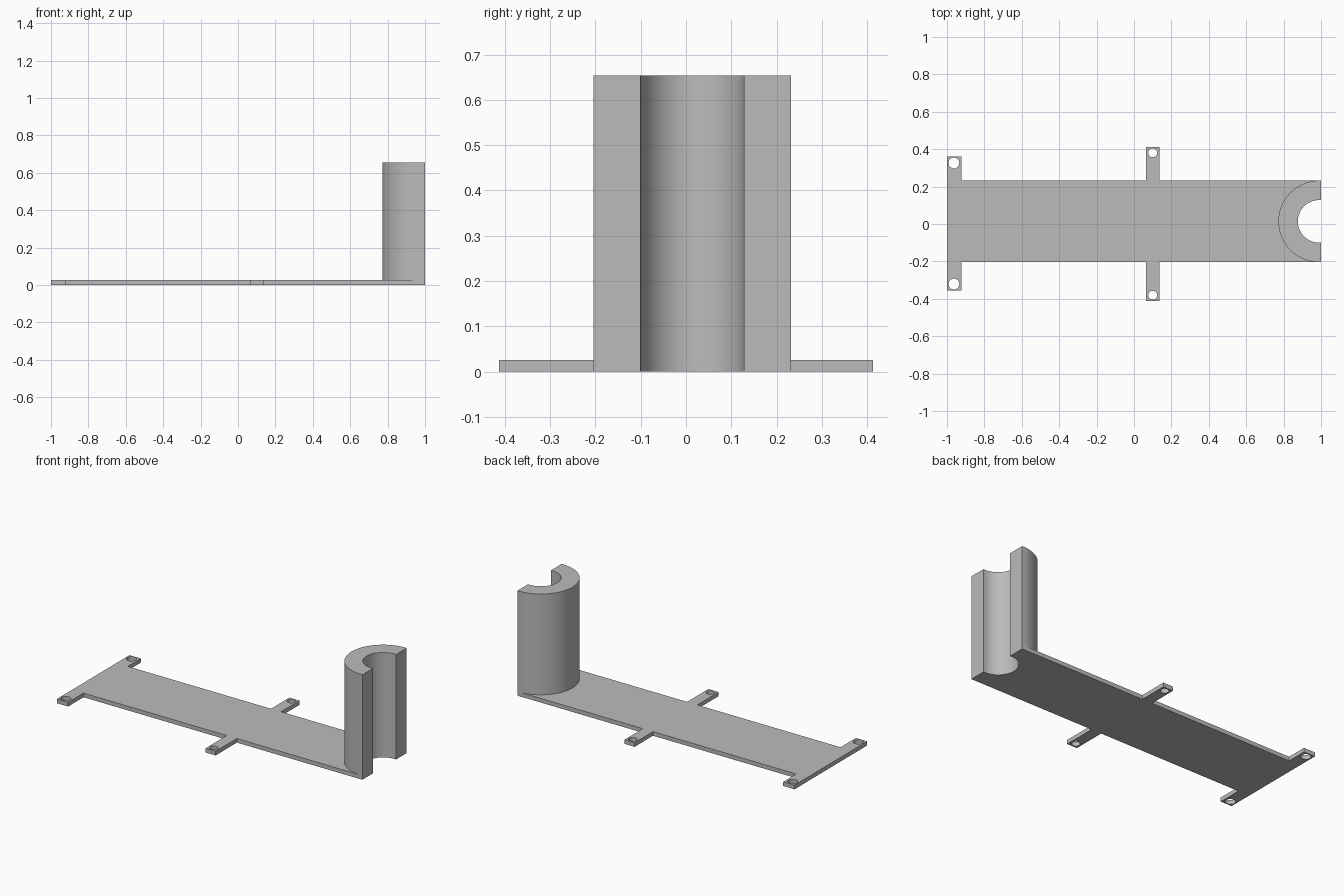
import bpy
import bmesh
from math import cos, sin, pi

if "Cube" in bpy.data.objects:
    bpy.data.objects.remove(bpy.data.objects["Cube"], do_unlink=True)

PLATE_T, TOWER_H = 0.026, 0.654
Y0, Y1 = -0.204, 0.232            # plate side edges
CX, CY = 0.99, (Y0 + Y1) / 2      # tower axis
R_OUT, R_IN = (Y1 - Y0) / 2, 0.114

grey = bpy.data.materials.new("plain grey")
grey.use_nodes = True
grey.diffuse_color = (0.5, 0.5, 0.5, 1)
grey.node_tree.nodes["Principled BSDF"].inputs["Base Color"].default_value = (0.5, 0.5, 0.5, 1)


def arc(cx, cy, r, a0, a1, n):
    return [(cx + r * cos(a0 + (a1 - a0) * i / n), cy + r * sin(a0 + (a1 - a0) * i / n))
            for i in range(n + 1)]


def extruded(name, outlines, height):
    """Fill flat outlines (later ones are holes) and extrude them up from z = 0."""
    curve = bpy.data.curves.new(name, "CURVE")
    curve.dimensions, curve.fill_mode, curve.extrude = "2D", "BOTH", height / 2
    for pts in outlines:
        spline = curve.splines.new("POLY")
        spline.points.add(len(pts) - 1)
        for p, (x, y) in zip(spline.points, pts):
            p.co = (x, y, 0, 1)
        spline.use_cyclic_u = True
    temp = bpy.data.objects.new(name, curve)
    mesh = bpy.data.meshes.new_from_object(temp)
    bpy.data.objects.remove(temp)
    bm = bmesh.new()
    bm.from_mesh(mesh)
    bmesh.ops.remove_doubles(bm, verts=bm.verts, dist=1e-5)
    bmesh.ops.translate(bm, verts=bm.verts, vec=(0, 0, height / 2))
    bmesh.ops.recalc_face_normals(bm, faces=bm.faces)
    bm.to_mesh(mesh)
    bm.free()
    mesh.materials.clear()
    mesh.materials.append(grey)
    obj = bpy.data.objects.new(name, mesh)
    bpy.context.collection.objects.link(obj)
    return obj


# Half-round bore, shared by the plate and the tower
bore = [(1, CY + R_IN)] + arc(CX, CY, R_IN, pi / 2, 3 * pi / 2, 48) + [(1, CY - R_IN)]

# Base plate with four drilled tabs
END_X, MID_A, MID_B = -0.922, 0.065, 0.135
outline = [(-1, -0.355), (END_X, -0.355), (END_X, Y0),
           (MID_A, Y0), (MID_A, -0.413), (MID_B, -0.413), (MID_B, Y0), (1, Y0)]
outline += bore[::-1]
outline += [(1, Y1), (MID_B, Y1), (MID_B, 0.413), (MID_A, 0.413), (MID_A, Y1),
            (END_X, Y1), (END_X, 0.36), (-1, 0.36)]
holes = [arc(x, y, r, 0, 2 * pi, 32)[:-1] for x, y, r in
         ((-0.963, 0.326, 0.029), (-0.963, -0.321, 0.029), (0.1, 0.381, 0.024), (0.1, -0.381, 0.024))]
plate = extruded("mounting_bracket", [outline] + holes, PLATE_T)

# Half-tube tower, merged into the plate
shell = bore + [(1, Y0)] + arc(CX, CY, R_OUT, 3 * pi / 2, pi / 2, 64) + [(1, Y1)]
tower = extruded("tower_helper", [shell], TOWER_H)
union = plate.modifiers.new("join tower", "BOOLEAN")
union.operation, union.solver, union.object = "UNION", "EXACT", tower

bpy.context.view_layer.objects.active = plate
bpy.ops.object.select_all(action="DESELECT")
plate.select_set(True)
bpy.ops.object.modifier_apply(modifier=union.name)
bpy.data.objects.remove(tower, do_unlink=True)
bpy.ops.object.shade_smooth_by_angle(angle=pi / 6)
